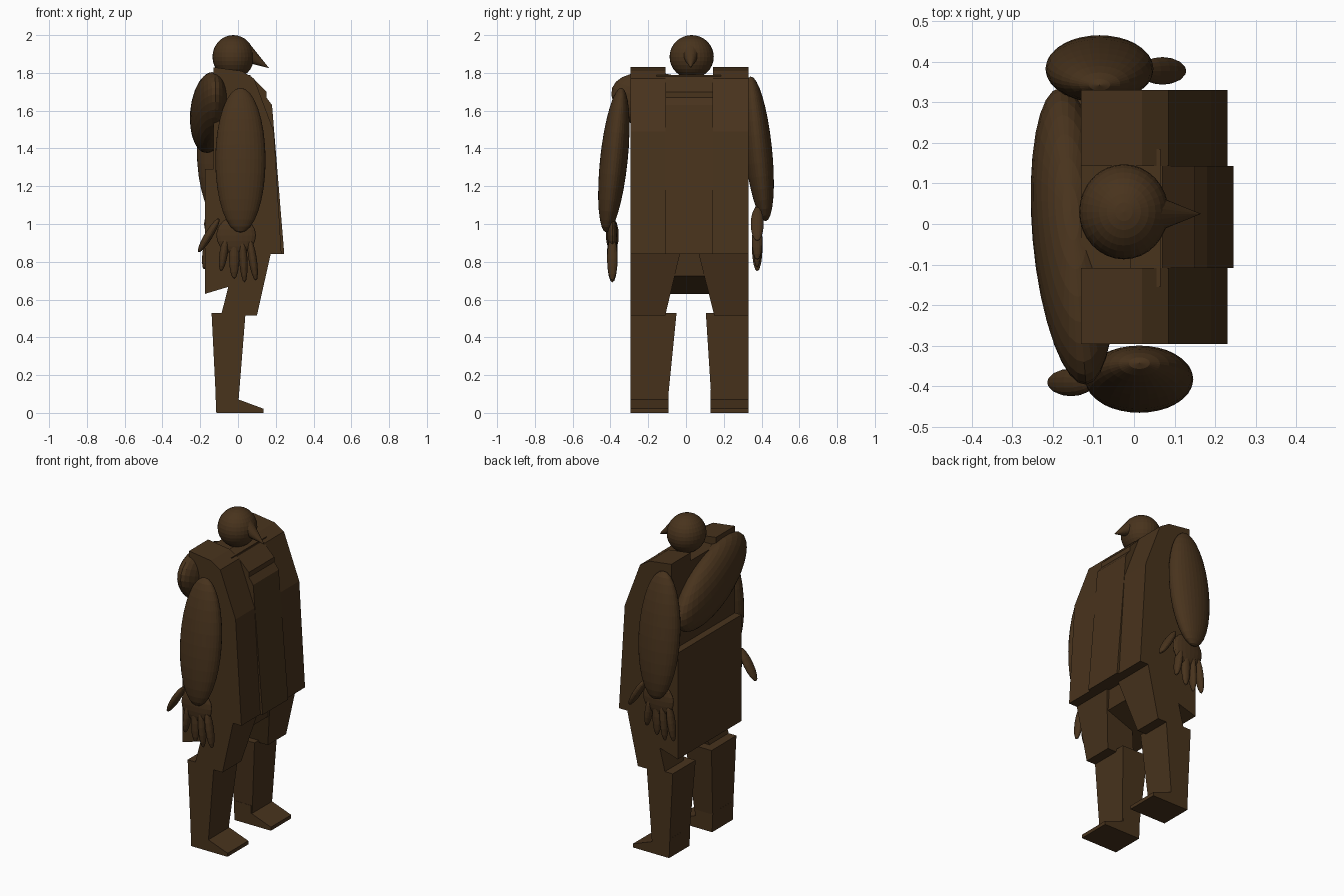
import bpy, bmesh
from math import radians
from mathutils import Vector, Matrix

if "Cube" in bpy.data.objects:
    bpy.data.objects.remove(bpy.data.objects["Cube"])

mat = bpy.data.materials.new("dark_brown")
mat.diffuse_color = (0.065, 0.033, 0.012, 1)
mat.use_nodes = True
mat.node_tree.nodes["Principled BSDF"].inputs["Base Color"].default_value = mat.diffuse_color


def finish(name, bm, matrix=None):
    bmesh.ops.recalc_face_normals(bm, faces=bm.faces)
    me = bpy.data.meshes.new(name)
    bm.to_mesh(me)
    bm.free()
    me.materials.append(mat)
    ob = bpy.data.objects.new(name, me)
    if matrix:
        ob.matrix_world = matrix
    bpy.context.collection.objects.link(ob)
    return ob


def prism(name, profile, y0, y1):
    """Side profile (x, z) extruded from y0 to y1."""
    bm = bmesh.new()
    a = [bm.verts.new((x, y0, z)) for x, z in profile]
    b = [bm.verts.new((x, y1, z)) for x, z in profile]
    bm.faces.new(a)
    bm.faces.new(b[::-1])
    for i in range(len(a)):
        j = (i + 1) % len(a)
        bm.faces.new((a[i], b[i], b[j], a[j]))
    return finish(name, bm)


def tapered_box(name, low, high):
    """Box between two rectangles (x0, x1, y0, y1, z)."""
    bm = bmesh.new()
    for x0, x1, y0, y1, z in (low, high):
        for x, y in ((x0, y0), (x1, y0), (x1, y1), (x0, y1)):
            bm.verts.new((x, y, z))
    bm.verts.ensure_lookup_table()
    v = bm.verts
    bm.faces.new(v[0:4])
    bm.faces.new(v[4:8])
    for i in range(4):
        j = (i + 1) % 4
        bm.faces.new((v[i], v[j], v[j + 4], v[i + 4]))
    return finish(name, bm)


def ellipsoid(name, center, radii, rot=Matrix.Identity(4), seg=32):
    bm = bmesh.new()
    bmesh.ops.create_uvsphere(bm, u_segments=seg, v_segments=seg // 2, radius=1)
    bmesh.ops.scale(bm, vec=radii, verts=bm.verts)
    return finish(name, bm, Matrix.Translation(center) @ rot)


def aim(a, b):
    return (Vector(b) - Vector(a)).to_track_quat('Z', 'Y').to_matrix().to_4x4()


# head and pointed nose
ellipsoid("head", (-0.025, 0.03, 1.885), (0.11, 0.117, 0.115))
base, tip = Vector((0.04, 0.025, 1.905)), Vector((0.165, 0.025, 1.825))
bm = bmesh.new()
bmesh.ops.create_cone(bm, cap_ends=True, segments=24, radius1=0.05, radius2=0,
                      depth=(tip - base).length)
finish("nose", bm, Matrix.Translation((base + tip) / 2) @ aim(base, tip))

# coat: back and seat block, two side panels, raised middle panel, collar
prism("coat_back", [(-0.175, 0.63), (0.14, 0.725), (0.155, 0.84), (0.15, 1.29), (-0.175, 1.29)],
      -0.295, 0.33)
side = [(-0.13, 0.84), (0.23, 0.84), (0.19, 1.49), (0.085, 1.77), (0.02, 1.81), (-0.13, 1.83)]
prism("coat_side_right", side, -0.295, -0.108)
prism("coat_side_left", side, 0.143, 0.33)
prism("coat_middle", [(-0.13, 0.84), (0.245, 0.84), (0.18, 1.63), (0.15, 1.67), (0.15, 1.70),
                      (0.07, 1.78), (-0.13, 1.78)], -0.108, 0.143)
tapered_box("collar", (-0.01, 0.07, -0.155, 0.185, 1.70), (-0.01, 0.065, -0.155, 0.185, 1.788))

# legs: outer y, inner y at thigh top, thigh bottom, shin top, shin bottom
for label, out, t1, t0, s1, s0 in (("right", -0.295, -0.03, -0.11, -0.05, -0.1),
                                   ("left", 0.33, 0.065, 0.15, 0.105, 0.137)):
    tapered_box("thigh_" + label, (-0.09, 0.10, out, t0, 0.515), (-0.005, 0.175, out, t1, 0.85))
    tapered_box("shin_" + label, (-0.115, 0.0, out, s0, 0.03), (-0.14, 0.04, out, s1, 0.53))
    inner = -0.092 if out < 0 else 0.13
    prism("foot_" + label, [(-0.115, 0), (0.135, 0), (0.135, 0.022), (0.0, 0.072),
                            (0.0, 0.12), (-0.12, 0.12)], out, inner)

# arms and hands; the left hand is the right hand turned half round
fingers = [((-0.06, 0.95), (-0.09, 0.75)), ((-0.02, 0.95), (-0.02, 0.71)),
           ((0.02, 0.95), (0.035, 0.69)), ((0.06, 0.93), (0.095, 0.70)),
           ((-0.10, 1.03), (-0.21, 0.85))]
for label, s, cx, dz in (("right", -1, 0.0, 0.0), ("left", 1, -0.085, 0.06)):
    ellipsoid("arm_" + label, (cx + (0.013 if s < 0 else 0), s * 0.382, 1.338 + dz),
              (0.133, 0.073, 0.385), Matrix.Rotation(s * radians(6), 4, 'X'))
    y = -0.39 if s < 0 else 0.377
    ellipsoid("palm_" + label, (cx - s * -0.01, y, 0.94 + dz), (0.105, 0.026, 0.10), seg=20)
    for i, (a, b) in enumerate(fingers):
        pa = Vector((cx - s * a[0], y, a[1] + dz))
        pb = Vector((cx - s * b[0], y, b[1] + dz))
        name = ("thumb_" if i == 4 else "finger_%d_" % (i + 1)) + label
        r = 0.034 if i == 4 else 0.028
        ellipsoid(name, (pa + pb) / 2, (r, 0.022, (pb - pa).length / 2), aim(pa, pb), 16)

# slanted sack across the back
ellipsoid("back_sack", (-0.15, -0.03, 1.59), (0.1, 0.385, 0.18),
          Matrix.Rotation(radians(5), 4, 'Z') @ Matrix.Rotation(radians(-20), 4, 'X'))
